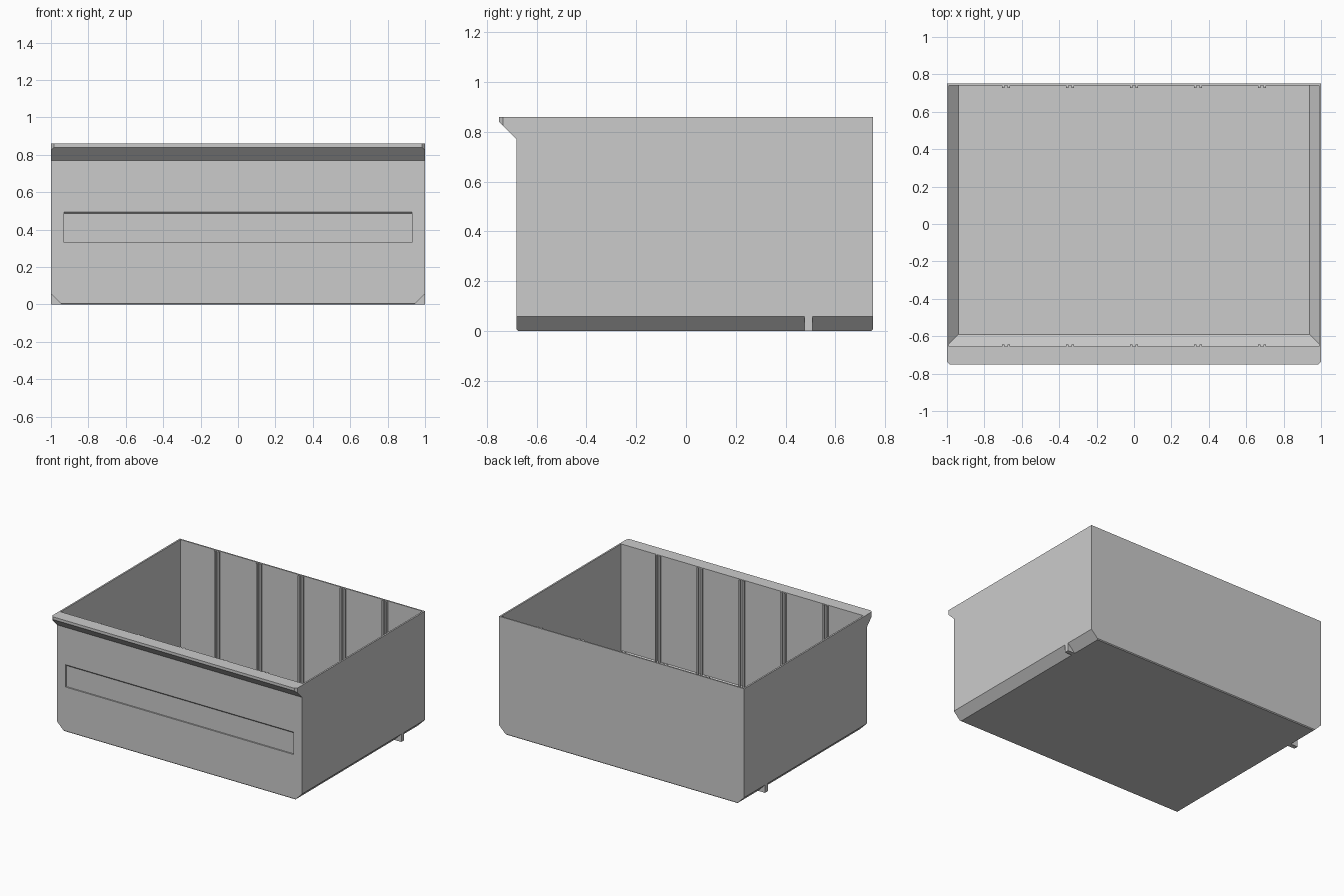
import bpy
import bmesh

cube = bpy.data.objects.get("Cube")
if cube:
    bpy.data.objects.remove(cube, do_unlink=True)

grey = bpy.data.materials.new("light grey plastic")
grey.use_nodes = True
grey.diffuse_color = (0.6, 0.6, 0.6, 1)
grey.node_tree.nodes["Principled BSDF"].inputs["Base Color"].default_value = (0.6, 0.6, 0.6, 1)


def prism(name, points, axis, lo, hi):
    """Extrude a 2D profile (remaining axes in x, y, z order) along an axis."""
    def place(p, t):
        co = list(p)
        co.insert(axis, t)
        return co
    bm = bmesh.new()
    ends = [[bm.verts.new(place(p, t)) for p in points] for t in (lo, hi)]
    n = len(points)
    for ring in ends:
        bm.faces.new(ring)
    for i in range(n):
        j = (i + 1) % n
        bm.faces.new((ends[0][i], ends[0][j], ends[1][j], ends[1][i]))
    bmesh.ops.recalc_face_normals(bm, faces=bm.faces)
    mesh = bpy.data.meshes.new(name)
    bm.to_mesh(mesh)
    bm.free()
    mesh.materials.append(grey)
    obj = bpy.data.objects.new(name, mesh)
    bpy.context.collection.objects.link(obj)
    return obj


def combine(target, tool, operation):
    """Apply a boolean and discard the tool."""
    mod = target.modifiers.new("cut", 'BOOLEAN')
    mod.operation = operation
    mod.solver = 'EXACT'
    mod.object = tool
    bpy.ops.object.select_all(action='DESELECT')
    bpy.context.view_layer.objects.active = target
    target.select_set(True)
    bpy.ops.object.modifier_apply(modifier=mod.name)
    bpy.data.objects.remove(tool, do_unlink=True)


TOP = 0.86
FRONT, BACK, LIP = -0.68, 0.75, -0.75
IN_FRONT, IN_BACK, IN_SIDE = -0.655, 0.74, 0.988
FLOOR = 0.01
BEVEL = 0.058
EDGE = 0.006

# Outer shell: side profile with front lip, limited by front and plan profiles
body = prism("drawer_body", [
    (LIP, TOP), (LIP, 0.84), (FRONT, 0.77), (FRONT, EDGE), (FRONT + EDGE, 0),
    (BACK - EDGE, 0), (BACK, EDGE), (BACK, TOP)], 0, -1.1, 1.1)
front_shape = prism("front_shape", [
    (-1, 1), (-1, BEVEL), (-1 + BEVEL, 0), (-1 + BEVEL, -0.1),
    (1 - BEVEL, -0.1), (1 - BEVEL, 0), (1, BEVEL), (1, 1)], 1, -1, 1)
combine(body, front_shape, 'INTERSECT')
plan_shape = prism("plan_shape", [
    (-1.2, 1), (-1.2, -0.535), (-0.985, LIP), (-0.985, -1),
    (0.985, -1), (0.985, LIP), (1.2, -0.535), (1.2, 1)], 2, -1, 2)
combine(body, plan_shape, 'INTERSECT')

# Inner cavity with sloped front and sides
cavity = prism("cavity", [
    (IN_FRONT, 1), (IN_FRONT, FLOOR + 0.065), (IN_FRONT + 0.065, FLOOR),
    (IN_BACK, FLOOR), (IN_BACK, 1)], 0, -1.1, 1.1)
cavity_sides = prism("cavity_sides", [
    (-IN_SIDE, 1.1), (-IN_SIDE, FLOOR + 0.05), (-IN_SIDE + 0.05, FLOOR),
    (-IN_SIDE + 0.05, -0.1), (IN_SIDE - 0.05, -0.1),
    (IN_SIDE - 0.05, FLOOR), (IN_SIDE, FLOOR + 0.05), (IN_SIDE, 1.1)], 1, -1, 1)
combine(cavity, cavity_sides, 'INTERSECT')
combine(body, cavity, 'DIFFERENCE')

# Shallow label recess with a sloped upper edge
recess = prism("label_recess", [
    (FRONT - 0.01, 0.505), (FRONT + 0.01, 0.485),
    (FRONT + 0.01, 0.33), (FRONT - 0.01, 0.33)], 0, -0.93, 0.93)
combine(body, recess, 'DIFFERENCE')

# Paired divider ribs on the front and back walls
for i in range(-2, 3):
    for side in (-1, 1):
        x = i * 0.342 + side * 0.015
        for name, y0, y1 in (("front_rib", IN_FRONT - 0.005, IN_FRONT + 0.012),
                             ("back_rib", IN_BACK - 0.014, IN_BACK + 0.004)):
            prism(name, [(x - 0.006, y0), (x + 0.006, y0),
                         (x + 0.006, y1), (x - 0.006, y1)], 2, FLOOR - 0.004, TOP - 0.002)

# Stop tabs filling the bevelled lower corners
for name, s in (("left_stop_tab", 1), ("right_stop_tab", -1)):
    prism(name, [(s, BEVEL), (s * (1 - BEVEL), 0), (s, 0)], 1, 0.475, 0.507)
